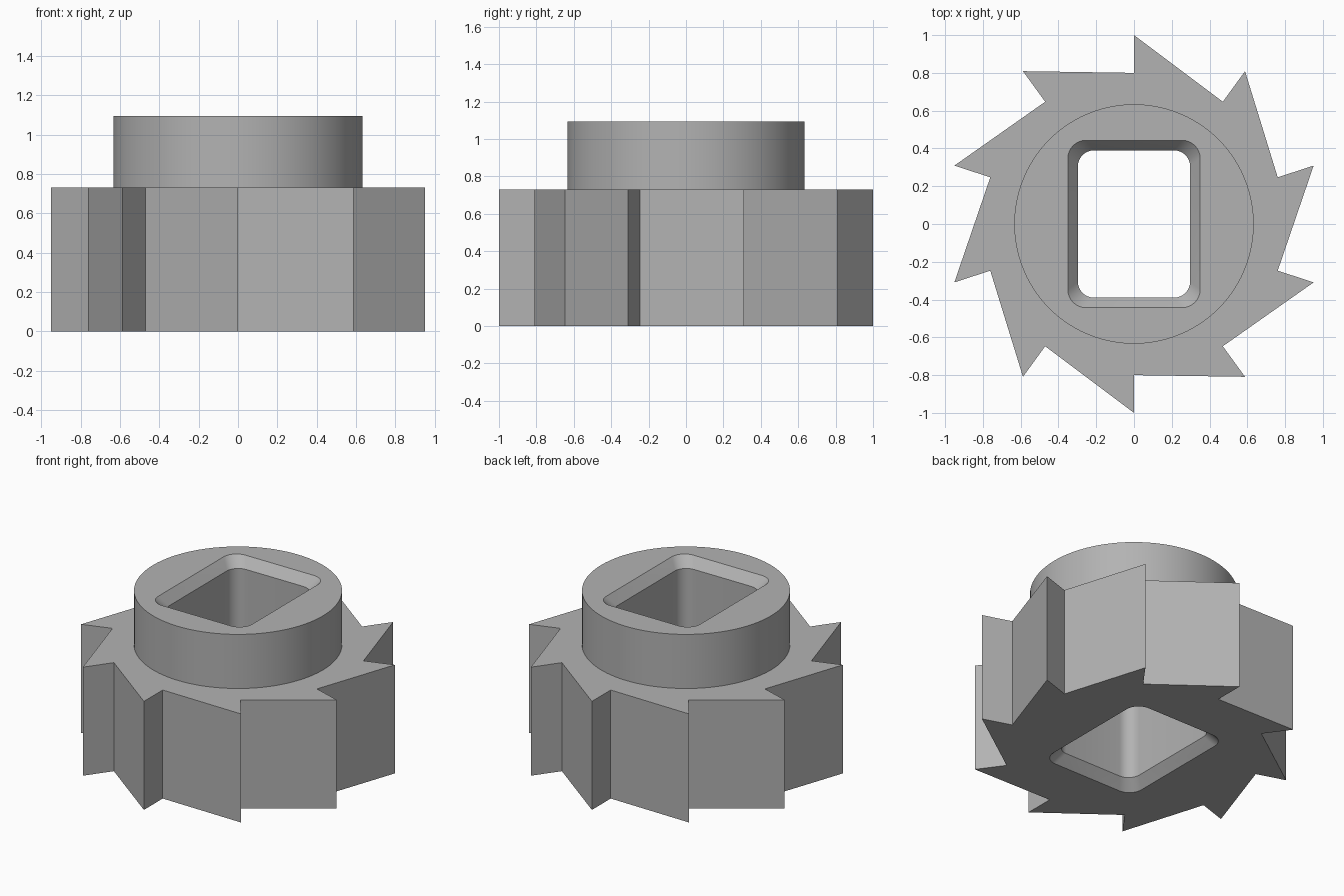
import bpy, bmesh
from math import sin, cos, pi, radians

cube = bpy.data.objects.get("Cube")
if cube:
    bpy.data.objects.remove(cube, do_unlink=True)

# Main sizes
TEETH, TIP, ROOT = 10, 1.0, 0.8
GEAR_TOP, HUB_TOP, HUB_RADIUS = 0.73, 1.094, 0.634
BORE_X, BORE_Y, BORE_ROUND = 0.297, 0.39, 0.085
CHAMFER, CHAMFER_DEPTH = 0.053, 0.065

steel = bpy.data.materials.new("grey steel")
steel.use_nodes = True
grey = (0.45, 0.45, 0.45, 1)
steel.diffuse_color = grey
steel.node_tree.nodes["Principled BSDF"].inputs["Base Color"].default_value = grey


def saw_teeth():
    """Radial tooth faces with straight sloping backs."""
    points = []
    for i in range(TEETH):
        a = pi / 2 + 2 * pi * i / TEETH
        points += [(r * cos(a), r * sin(a)) for r in (TIP, ROOT)]
    return points


def circle(radius, count=96):
    return [(radius * cos(2 * pi * i / count), radius * sin(2 * pi * i / count))
            for i in range(count)]


def rounded_rectangle(hx, hy, r, steps=8):
    points = []
    for k, (sx, sy) in enumerate([(1, 1), (-1, 1), (-1, -1), (1, -1)]):
        for i in range(steps + 1):
            a = radians(90) * (k + i / steps)
            points.append((sx * (hx - r) + r * cos(a), sy * (hy - r) + r * sin(a)))
    return points


bm = bmesh.new()


def ring(points, z):
    verts = [bm.verts.new((x, y, z)) for x, y in points]
    edges = [bm.edges.new((v, verts[i - 1])) for i, v in enumerate(verts)]
    return verts, edges


def wall(lower, upper):
    a, b = lower[0], upper[0]
    for i in range(len(a)):
        bm.faces.new((a[i - 1], a[i], b[i], b[i - 1]))


def flat_between(outer, inner):
    bmesh.ops.triangle_fill(bm, edges=outer[1] + inner[1], use_beauty=True)


# Toothed wheel and round hub
teeth = saw_teeth()
gear_low, gear_high = ring(teeth, 0), ring(teeth, GEAR_TOP)
disc = circle(HUB_RADIUS)
hub_low, hub_high = ring(disc, GEAR_TOP), ring(disc, HUB_TOP)
wall(gear_low, gear_high)
wall(hub_low, hub_high)

# Rectangular bore, chamfered at both ends
mouth = rounded_rectangle(BORE_X + CHAMFER, BORE_Y + CHAMFER, BORE_ROUND + 0.01)
bore = rounded_rectangle(BORE_X, BORE_Y, BORE_ROUND)
bore_rings = [ring(mouth, 0), ring(bore, CHAMFER_DEPTH),
              ring(bore, HUB_TOP - CHAMFER_DEPTH), ring(mouth, HUB_TOP)]
for low, high in zip(bore_rings, bore_rings[1:]):
    wall(low, high)

# Underside, shoulder and hub top
flat_between(gear_low, bore_rings[0])
flat_between(gear_high, hub_low)
flat_between(hub_high, bore_rings[-1])
bmesh.ops.recalc_face_normals(bm, faces=bm.faces)

mesh = bpy.data.meshes.new("ratchet_wheel")
bm.to_mesh(mesh)
bm.free()
mesh.materials.append(steel)
wheel = bpy.data.objects.new("ratchet_wheel", mesh)
bpy.context.collection.objects.link(wheel)

bpy.ops.object.select_all(action="DESELECT")
wheel.select_set(True)
bpy.context.view_layer.objects.active = wheel
bpy.ops.object.shade_smooth_by_angle(angle=radians(30))
